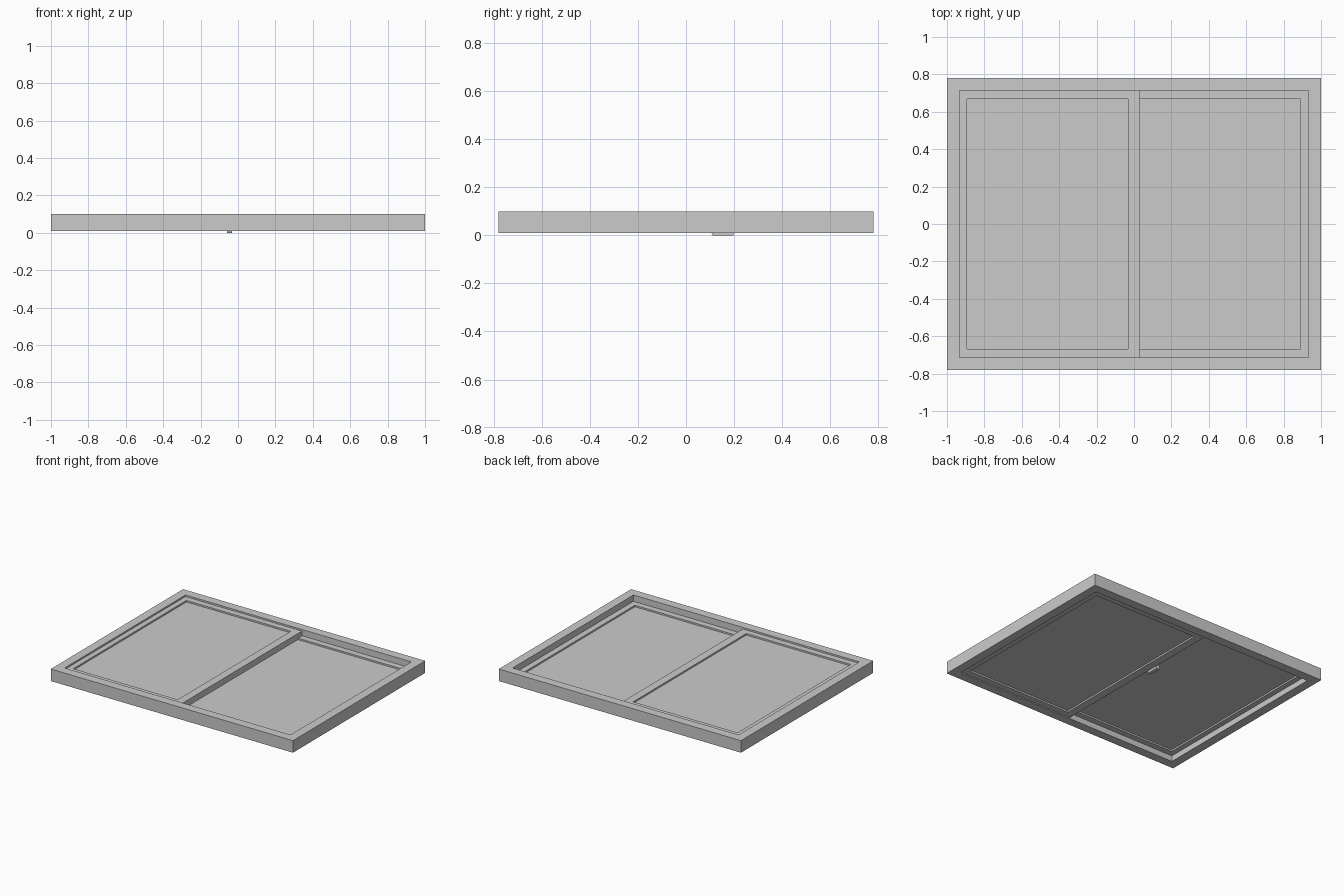
import bpy, bmesh

if "Cube" in bpy.data.objects:
    bpy.data.objects.remove(bpy.data.objects["Cube"])


def prism(name, bottom, z0, z1, hole=None):
    """Rectangular slab or ring; rectangles are (x0, x1, y0, y1)."""
    def corners(r, z):
        x0, x1, y0, y1 = r
        return [bm.verts.new(p) for p in
                ((x0, y0, z), (x1, y0, z), (x1, y1, z), (x0, y1, z))]
    bm = bmesh.new()
    if hole:
        loops = [corners(bottom, z0), corners(bottom, z1),
                 corners(hole, z1), corners(hole, z0)]
        for a, b in zip(loops, loops[1:] + loops[:1]):
            for i in range(4):
                j = (i + 1) % 4
                bm.faces.new((a[i], a[j], b[j], b[i]))
    else:
        a, b = corners(bottom, z0), corners(bottom, z1)
        bm.faces.new(a[::-1])
        bm.faces.new(b)
        for i in range(4):
            j = (i + 1) % 4
            bm.faces.new((a[i], a[j], b[j], b[i]))
    bmesh.ops.recalc_face_normals(bm, faces=bm.faces[:])
    me = bpy.data.meshes.new(name)
    bm.to_mesh(me)
    bm.free()
    ob = bpy.data.objects.new(name, me)
    bpy.context.collection.objects.link(ob)
    return ob


# Outer frame
prism("outer_frame", (-1, 1, -0.78, 0.78), 0.01, 0.10,
      (-0.933, 0.933, -0.713, 0.713))


# Sliding sashes with glass panes, overlapping at the middle
def sash(side, outer, pane, z):
    prism(side + "_sash", outer, z, z + 0.035, pane)
    prism(side + "_pane", pane, z + 0.012, z + 0.023)


sash("left", (-0.933, 0.029, -0.713, 0.713), (-0.893, -0.031, -0.667, 0.667), 0.053)
sash("right", (-0.031, 0.933, -0.713, 0.713), (0.027, 0.889, -0.667, 0.667), 0.018)

# Finger latch on the free edge of the lower sash, with tapered ends
latch = prism("latch", (-0.058, -0.031, 0.098, 0.198), 0.0, 0.035)
for v in latch.data.vertices:
    if v.co.z < 0.01 and v.co.y < 0.15:
        v.co.y += 0.012
